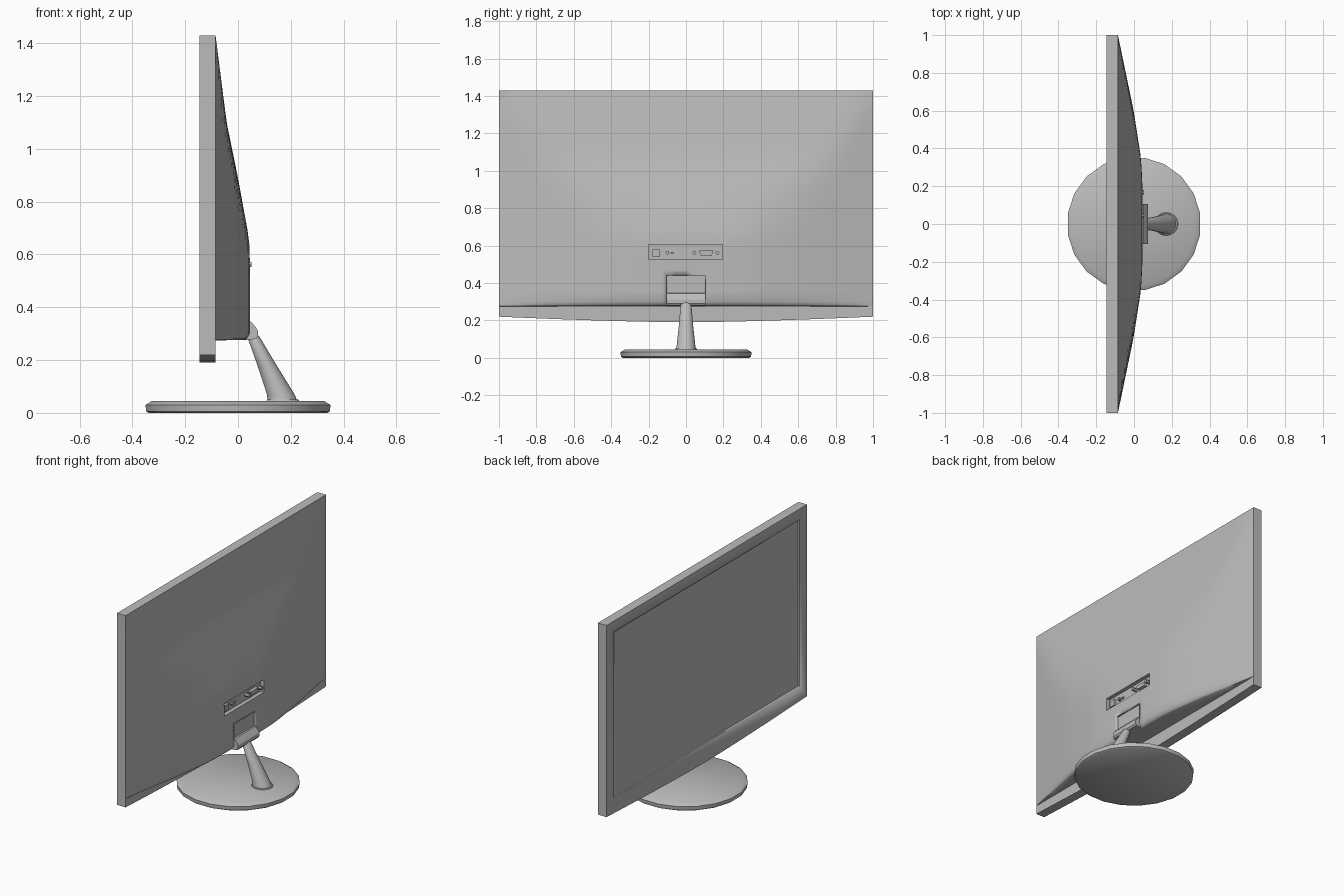
import bpy, bmesh, math
from mathutils import Matrix

cube = bpy.data.objects.get("Cube")
if cube:
    bpy.data.objects.remove(cube, do_unlink=True)

GREY = (0.5, 0.5, 0.5, 1)
grey = bpy.data.materials.new("plain grey")
grey.use_nodes = True
grey.diffuse_color = GREY
grey.node_tree.nodes["Principled BSDF"].inputs["Base Color"].default_value = GREY


def finish(name, bm, angle=30):
    bmesh.ops.recalc_face_normals(bm, faces=bm.faces)
    mesh = bpy.data.meshes.new(name)
    bm.to_mesh(mesh)
    bm.free()
    mesh.materials.append(grey)
    ob = bpy.data.objects.new(name, mesh)
    bpy.context.collection.objects.link(ob)
    select(ob)
    bpy.ops.object.shade_smooth_by_angle(angle=math.radians(angle))
    return ob


def select(ob):
    bpy.ops.object.select_all(action='DESELECT')
    ob.select_set(True)
    bpy.context.view_layer.objects.active = ob


def box(name, x, y, z):
    bm = bmesh.new()
    bmesh.ops.create_cube(bm, size=1)
    for v in bm.verts:
        v.co = [lo if c < 0 else hi for c, (lo, hi) in zip(v.co, (x, y, z))]
    return finish(name, bm)


def prism(name, outline, axis, lo, hi):
    """Extrude a 2D outline along x or y."""
    def place(a, b, d):
        return (d, a, b) if axis == 'x' else (a, d, b)
    bm = bmesh.new()
    rings = [[bm.verts.new(place(a, b, d)) for a, b in outline] for d in (lo, hi)]
    skin(bm, rings)
    return finish(name, bm)


def skin(bm, rings):
    n = len(rings[0])
    for r, s in zip(rings, rings[1:]):
        for i in range(n):
            j = (i + 1) % n
            bm.faces.new((r[i], r[j], s[j], s[i]))
    bm.faces.new(rings[0])
    bm.faces.new(rings[-1])


def loft(name, sections, sides):
    """Stack of ellipses: centre x, height, x radius, y radius."""
    bm = bmesh.new()
    turns = [2 * math.pi * (i + 0.5) / sides for i in range(sides)]
    skin(bm, [[bm.verts.new((cx + rx * math.cos(t), ry * math.sin(t), z)) for t in turns]
              for cx, z, rx, ry in sections])
    return finish(name, bm, 35)


def knob(name, x, y, z, radius, sides=10):
    bm = bmesh.new()
    bmesh.ops.create_cone(bm, cap_ends=True, segments=sides, radius1=radius, radius2=radius,
                          depth=x[1] - x[0],
                          matrix=Matrix.Translation((sum(x) / 2, y, z)) @ Matrix.Rotation(math.pi / 2, 4, 'Y'))
    return finish(name, bm)


def cut(ob, cutter):
    mod = ob.modifiers.new("cut", 'BOOLEAN')
    mod.operation = 'DIFFERENCE'
    mod.solver = 'EXACT'
    mod.object = cutter
    select(ob)
    bpy.ops.object.modifier_apply(modifier=mod.name)
    bpy.data.objects.remove(cutter, do_unlink=True)


def lookup(points, t):
    for (a, p), (b, q) in zip(points, points[1:]):
        if t <= b:
            return p + (q - p) * (t - a) / (b - a)
    return points[-1][1]


# Frame with a bowed lower edge and a sunken screen
bow = [(y / 8, 0.19 + 0.03 * abs(y / 8) ** 1.5) for y in range(-8, 9)]
frame = prism("frame", bow + [(1, 1.43), (-1, 1.43)], 'x', -0.145, -0.085)
cut(frame, box("screen_cutter", (-0.2, -0.132), (-0.925, 0.925), (0.31, 1.36)))
box("screen", (-0.135, -0.131), (-0.925, 0.925), (0.31, 1.36))

# Bulging rear shell with a rounded undercut
across = [(0, 0.13), (0.2, 0.13), (0.35, 0.122), (0.6, 0.083), (1, 0)]
upward = [(0.274, 0), (0.277, 0.11), (0.28, 0.118), (0.3, 0.13), (0.6, 0.13), (0.66, 0.127),
          (0.9, 0.083), (1.1, 0.042), (1.43, 0)]
rows = [z for z, _ in upward[:4]] + [0.3 + 1.13 * i / 20 for i in range(1, 21)]
cols = [i / 16 for i in range(-16, 17)]


def depth(y, z):
    f, g = lookup(across, abs(y)), lookup(upward, z)
    if z < 0.3:
        return f * g / 0.13
    f, g = f / 0.13, g / 0.13
    if min(f, g) < 0.001:
        return 0
    return 0.13 * (f ** -5 + g ** -5 - 1) ** -0.2


bm = bmesh.new()
grid = [[bm.verts.new((-0.085 + depth(y, z), y, z)) for y in cols] for z in rows]
for low, high in zip(grid, grid[1:]):
    for i in range(len(cols) - 1):
        bm.faces.new((low[i], low[i + 1], high[i + 1], high[i]))
back = bmesh.ops.extrude_face_region(bm, geom=bm.faces[:], use_keep_orig=True)
for v in back["geom"]:
    if isinstance(v, bmesh.types.BMVert):
        v.co.x = -0.1
shell = finish("rear_shell", bm, 50)
cut(shell, box("port_cutter", (0.02, 0.2), (-0.2, 0.195), (0.525, 0.605)))
cut(shell, box("hinge_cutter", (0.033, 0.2), (-0.105, 0.105), (0.25, 0.44)))

# Sockets inside the port recess
box("power_socket", (0.015, 0.035), (-0.18, -0.14), (0.54, 0.58))
knob("audio_jack", (0.015, 0.04), -0.1, 0.562, 0.01)
box("small_button", (0.015, 0.03), (-0.082, -0.064), (0.558, 0.566))
prism("video_socket", [(0.068, 0.573), (0.148, 0.573), (0.138, 0.548), (0.078, 0.548)], 'x', 0.015, 0.04)
for side, y in (("right", 0.045), ("left", 0.168)):
    knob(side + "_socket_screw", (0.015, 0.052), y, 0.562, 0.011, 6)

# Hinge cover and block
box("hinge_cover", (0.02, 0.04), (-0.1, 0.1), (0.3, 0.435))
prism("hinge_block", [(0.02, 0.275), (0.068, 0.28), (0.075, 0.29), (0.075, 0.312), (0.066, 0.326),
                      (0.05, 0.345), (0.02, 0.35)], 'y', -0.105, 0.105)

# Stand
loft("neck", [(0.17, 0.04, 0.058, 0.055), (0.162, 0.07, 0.053, 0.05), (0.11, 0.18, 0.037, 0.038),
              (0.06, 0.285, 0.024, 0.029), (0.055, 0.3, 0.017, 0.02)], 20)
loft("neck_collar", [(0.17, 0.04, 0.066, 0.064), (0.17, 0.05, 0.06, 0.058)], 20)
loft("base", [(0, 0, 0.343, 0.343), (0, 0.006, 0.352, 0.352), (0, 0.03, 0.355, 0.355),
              (0, 0.045, 0.33, 0.33)], 20)
